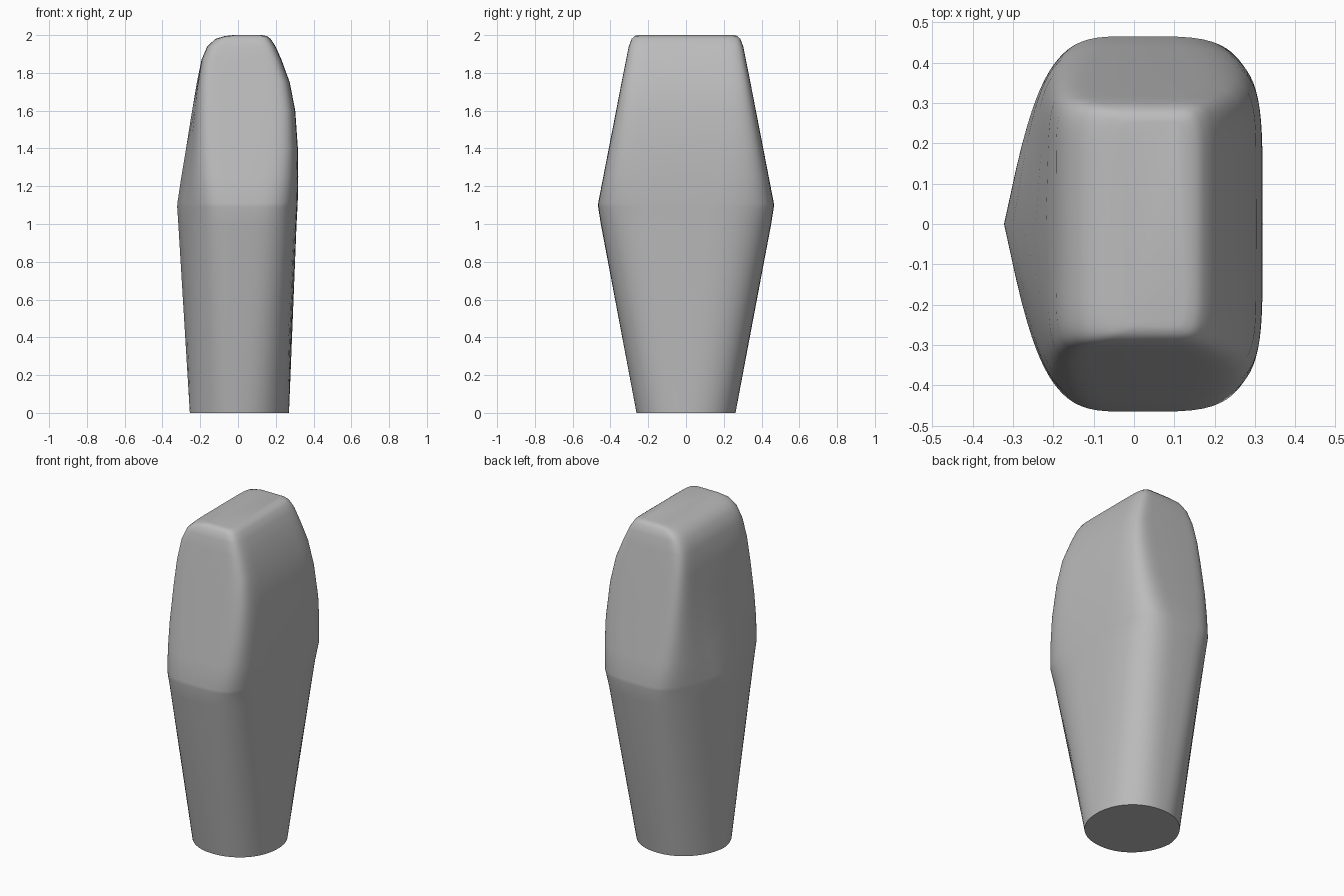
import bpy
import bmesh
from math import cos, sin, pi, radians

SIDES = 72

cube = bpy.data.objects.get("Cube")
if cube:
    bpy.data.objects.remove(cube, do_unlink=True)

grey = bpy.data.materials.new("plain grey")
grey.use_nodes = True
colour = (0.5, 0.5, 0.5, 1)
grey.diffuse_color = colour
grey.node_tree.nodes["Principled BSDF"].inputs["Base Color"].default_value = colour

# Sections: height, left edge, right edge, half depth, squareness, peak of the -x side
SECTIONS = [
    (0.0, -0.255, 0.270, 0.262, 2.1, 0.08),
    (1.0, -0.316, 0.310, 0.451, 3.6, 0.28),
    (1.09, -0.322, 0.315, 0.465, 4.0, 0.30),
    (1.11, -0.321, 0.316, 0.465, 4.2, 0.30),
    (1.25, -0.300, 0.319, 0.438, 5.0, 0.24),
    (1.4, -0.275, 0.317, 0.409, 6.0, 0.18),
    (1.6, -0.243, 0.303, 0.370, 7.0, 0.10),
    (1.75, -0.218, 0.274, 0.341, 8.0, 0.04),
    (1.87, -0.193, 0.230, 0.317, 8.0, 0.0),
    (1.94, -0.163, 0.199, 0.303, 8.0, 0.0),
    (1.98, -0.120, 0.173, 0.288, 8.0, 0.0),
    (1.995, -0.070, 0.153, 0.272, 8.0, 0.0),
    (2.0, -0.025, 0.125, 0.255, 8.0, 0.0),
]


def section(z, left, right, depth, square, peak):
    """Rounded outline whose -x side leans back towards its ends."""
    mid = 0.01 if z < 1.9 else (left + right) / 2
    points = []
    for i in range(SIDES):
        t = 2 * pi * i / SIDES
        c, s = cos(t), sin(t)
        x = abs(c) ** (2 / square)
        y = abs(s) ** (2 / square)
        if c > 0:
            x = mid + x * (right - mid)
        else:
            x = mid + x * (left - mid) * (1 - peak * y)
        points.append((x, y * depth * (1 if s >= 0 else -1), z))
    return points


# Body skinned through the sections and closed at both ends
bm = bmesh.new()
rings = [[bm.verts.new(p) for p in section(*row)] for row in SECTIONS]
for low, high in zip(rings, rings[1:]):
    for i in range(SIDES):
        j = (i + 1) % SIDES
        bm.faces.new((low[i], low[j], high[j], high[i]))
bm.faces.new(rings[0][::-1])
bm.faces.new(rings[-1])
bmesh.ops.recalc_face_normals(bm, faces=bm.faces)

mesh = bpy.data.meshes.new("tapered_body")
bm.to_mesh(mesh)
bm.free()
mesh.materials.append(grey)
body = bpy.data.objects.new("tapered_body", mesh)
bpy.context.collection.objects.link(body)

bpy.ops.object.select_all(action="DESELECT")
body.select_set(True)
bpy.context.view_layer.objects.active = body
bpy.ops.object.shade_smooth_by_angle(angle=radians(40))
